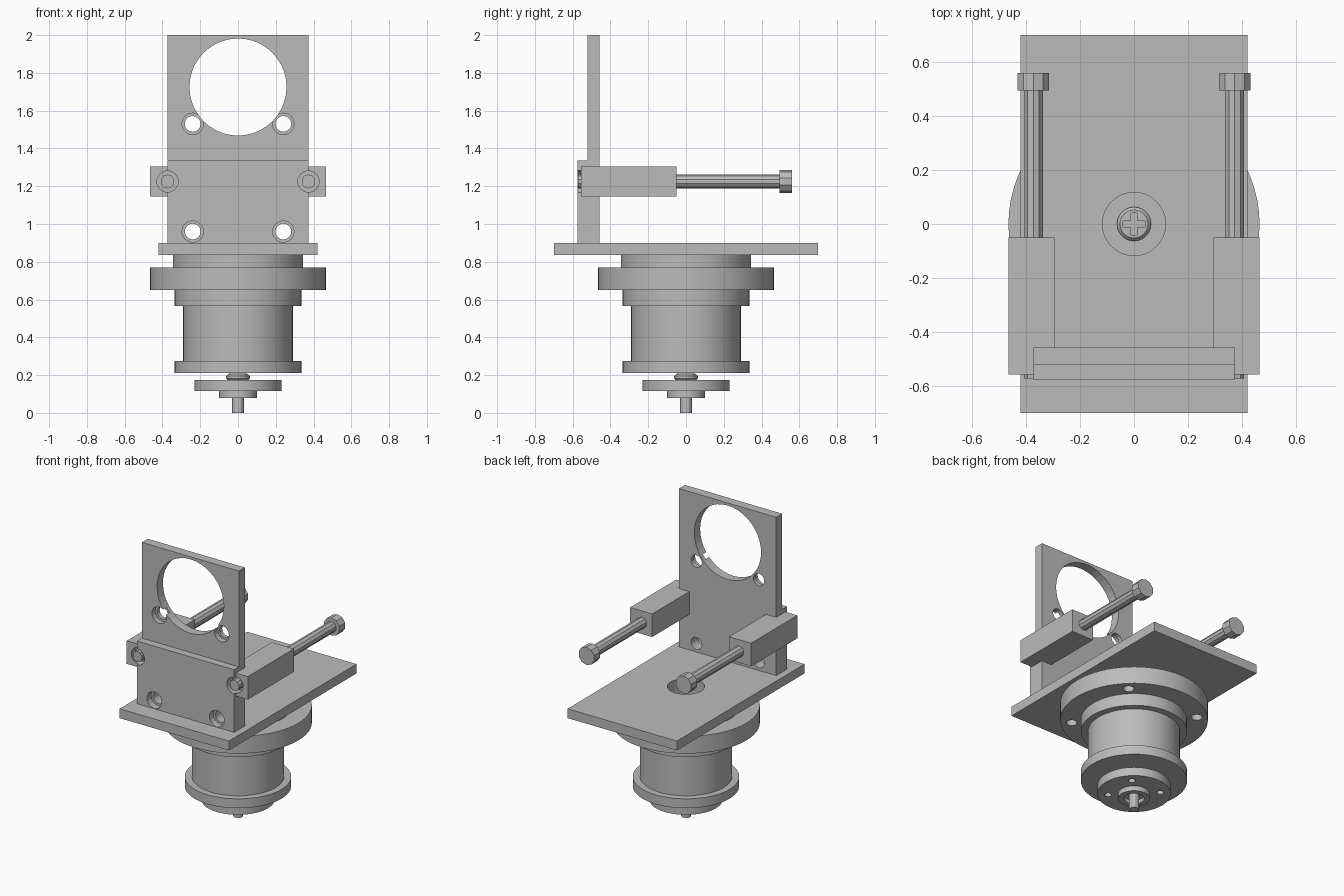
import bpy, math
from mathutils import Matrix

if "Cube" in bpy.data.objects:
    bpy.data.objects.remove(bpy.data.objects["Cube"])

steel = bpy.data.materials.new("grey_steel")
steel.diffuse_color = (0.5, 0.5, 0.5, 1)
steel.use_nodes = True
steel.node_tree.nodes["Principled BSDF"].inputs["Base Color"].default_value = steel.diffuse_color


def finish(ob, name, smooth=False):
    ob.name = name
    ob.data.materials.clear()
    ob.data.materials.append(steel)
    if smooth:
        bpy.context.view_layer.objects.active = ob
        ob.select_set(True)
        bpy.ops.object.shade_smooth_by_angle(angle=math.radians(30))
    return ob


def box(name, x0, x1, y0, y1, z0, z1):
    bpy.ops.mesh.primitive_cube_add(size=1)
    ob = bpy.context.object
    ob.data.transform(Matrix.Translation(((x0 + x1) / 2, (y0 + y1) / 2, (z0 + z1) / 2))
                      @ Matrix.Diagonal((x1 - x0, y1 - y0, z1 - z0, 1)))
    return finish(ob, name)


def rod(name, r, a, b, cx, c2, axis="Z", n=48, smooth=False):
    """Cylinder from a to b along Z (centre cx, y=c2) or along Y (centre cx, z=c2)."""
    bpy.ops.mesh.primitive_cylinder_add(vertices=n, radius=r, depth=b - a)
    ob = bpy.context.object
    m = (a + b) / 2
    if axis == "Z":
        ob.data.transform(Matrix.Translation((cx, c2, m)))
    else:
        ob.data.transform(Matrix.Translation((cx, m, c2)) @ Matrix.Rotation(math.pi / 2, 4, 'X'))
    return finish(ob, name, smooth)


def lathe(name, profile, n=64):
    """Closed (radius, z) profile turned about the vertical axis."""
    verts, faces, k = [], [], len(profile)
    for i in range(n):
        t = 2 * math.pi * i / n
        verts += [(r * math.cos(t), r * math.sin(t), z) for r, z in profile]
        for j in range(k):
            p, q = i * k, (i + 1) % n * k
            faces.append((p + j, q + j, q + (j + 1) % k, p + (j + 1) % k))
    me = bpy.data.meshes.new(name)
    me.from_pydata(verts, [], faces)
    ob = bpy.data.objects.new(name, me)
    bpy.context.collection.objects.link(ob)
    return finish(ob, name, True)


def cut(ob, cutters):
    for c in cutters:
        m = ob.modifiers.new("cut", 'BOOLEAN')
        m.operation, m.solver, m.object = 'DIFFERENCE', 'EXACT', c
        bpy.ops.object.select_all(action='DESELECT')
        bpy.context.view_layer.objects.active = ob
        bpy.ops.object.modifier_apply(modifier=m.name)
    for c in cutters:
        bpy.data.objects.remove(c)


# Base plate with central bore
base = box("base_plate", -0.42, 0.42, -0.70, 0.70, 0.835, 0.90)
cut(base, [rod("bore", 0.117, 0.8, 1.0, 0, 0)])

# Upright mounting plate: thick lower half, thin upper half, window and counterbored holes
upper = box("upright_upper", -0.373, 0.373, -0.522, -0.457, 1.335, 2.0)
lower = box("upright_lower", -0.373, 0.373, -0.575, -0.457, 0.90, 1.335)
cut(upper, [rod("window", 0.257, -0.7, -0.3, 0, 1.725, "Y", 40)]
    + [rod("hole", 0.042, -0.7, -0.3, s * 0.24, 1.53, "Y", 16) for s in (-1, 1)]
    + [rod("counterbore", 0.057, -0.7, -0.485, s * 0.24, 1.53, "Y", 16) for s in (-1, 1)])
cut(lower, [rod("hole", 0.042, -0.7, -0.3, s * 0.24, 0.96, "Y", 16) for s in (-1, 1)]
    + [rod("counterbore", 0.057, -0.7, -0.53, s * 0.24, 0.96, "Y", 16) for s in (-1, 1)]
    + [rod("screw_seat", 0.057, -0.7, -0.51, s * 0.373, 1.225, "Y", 16) for s in (-1, 1)])

# Side clamp blocks with long screws
for s, side in ((-1, "left"), (1, "right")):
    xs = sorted((s * 0.295, s * 0.465))
    block = box(side + "_clamp_block", xs[0], xs[1], -0.557, -0.05, 1.145, 1.305)
    cut(block, [rod("screw_seat", 0.057, -0.7, -0.51, s * 0.373, 1.225, "Y", 16)])
    rod(side + "_screw_shank", 0.037, -0.572, 0.50, s * 0.373, 1.225, "Y", 10)
    rod(side + "_screw_head", 0.062, 0.494, 0.56, s * 0.373, 1.225, "Y", 10)

# Hollow turned drum with its flanges
b = 0.117
lathe("top_collar", [(b, 0.77), (0.345, 0.77), (0.345, 0.835), (b, 0.835)])
flange = lathe("wide_flange", [(b, 0.65), (0.465, 0.65), (0.465, 0.77), (b, 0.77)])
lathe("drum", [(b, 0.21), (0.335, 0.21), (0.335, 0.275), (0.29, 0.275),
               (0.29, 0.565), (0.335, 0.565), (0.335, 0.65), (b, 0.65)])

# Lower disc with stepped hub
disc = lathe("lower_disc", [(0.03, 0.105), (0.065, 0.105), (0.065, 0.08), (0.10, 0.08),
                            (0.10, 0.115), (0.23, 0.115), (0.23, 0.175), (0.03, 0.175)])

# Bolt holes on the diagonals
for ob, dist, r, z0, z1 in ((flange, 0.395, 0.035, 0.6, 0.74), (disc, 0.165, 0.022, 0.1, 0.2)):
    d = dist * math.sqrt(0.5)
    cut(ob, [rod("bolt_hole", r, z0, z1, i * d, j * d, n=16) for i in (-1, 1) for j in (-1, 1)])

# Centre screw with rounded cross-slotted head
rod("centre_shaft", 0.031, 0.0, 0.18, 0, 0, n=12)
head = lathe("centre_screw_head", [(0.001, 0.175), (0.055, 0.175), (0.063, 0.182),
                                   (0.063, 0.195), (0.052, 0.207), (0.001, 0.209)], 24)
cut(head, [box("slot_a", -0.04, 0.04, -0.012, 0.012, 0.19, 0.25),
           box("slot_b", -0.012, 0.012, -0.04, 0.04, 0.19, 0.25)])
